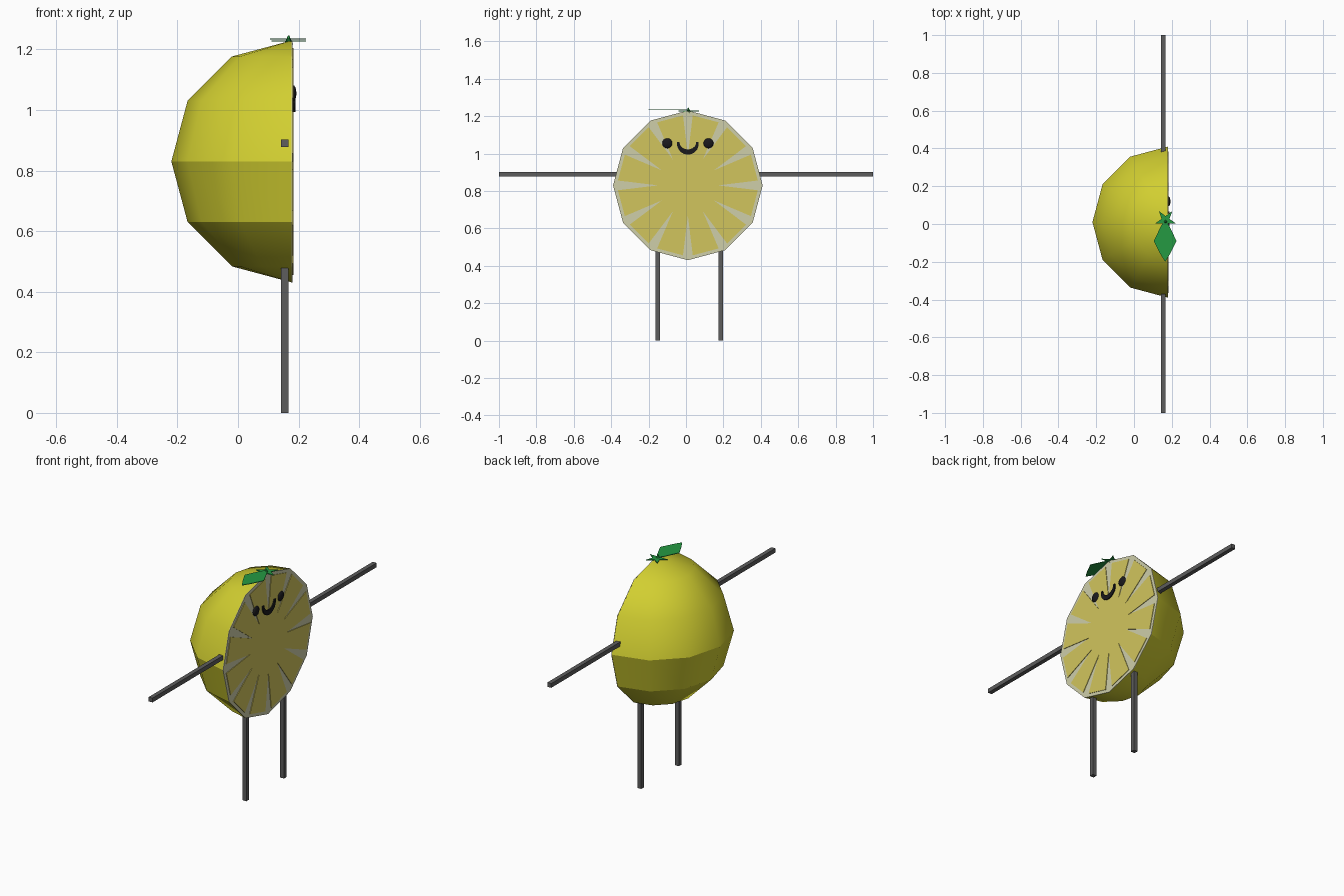
import bpy, bmesh
from math import sin, cos, pi, radians
from mathutils import Vector

cube = bpy.data.objects.get("Cube")
if cube:
    bpy.data.objects.remove(cube, do_unlink=True)


def material(name, rgb):
    m = bpy.data.materials.new(name)
    m.use_nodes = True
    m.diffuse_color = (*rgb, 1)
    m.node_tree.nodes["Principled BSDF"].inputs["Base Color"].default_value = (*rgb, 1)
    return m


peel_yellow = material("peel yellow", (0.64, 0.62, 0.03))
flesh_yellow = material("flesh yellow", (0.64, 0.56, 0.11))
pith_cream = material("pith cream", (0.62, 0.62, 0.40))
limb_grey = material("limb grey", (0.11, 0.11, 0.11))
face_black = material("face black", (0.01, 0.01, 0.012))
leaf_green = material("leaf green", (0.018, 0.32, 0.055))

CY, CZ, CUT, R = 0.01, 0.83, 0.18, 0.40


def finish(name, bm, mat):
    bmesh.ops.recalc_face_normals(bm, faces=bm.faces)
    mesh = bpy.data.meshes.new(name)
    bm.to_mesh(mesh)
    bm.free()
    mesh.materials.append(mat)
    obj = bpy.data.objects.new(name, mesh)
    bpy.context.collection.objects.link(obj)
    return obj


def plate(name, points, low, high, mat, axis="x"):
    """Extrude an outline along x (points are y, z) or z (points are x, y)."""
    def place(p, h):
        return (h, p[0], p[1]) if axis == "x" else (p[0], p[1], h)
    bm = bmesh.new()
    face = bm.faces.new([bm.verts.new(place(p, low)) for p in points])
    ext = bmesh.ops.extrude_face_region(bm, geom=[face])["geom"]
    shift = Vector(place((0, 0), high - low))
    bmesh.ops.translate(bm, vec=shift, verts=[v for v in ext if isinstance(v, bmesh.types.BMVert)])
    return finish(name, bm, mat)


def box(name, low, high, mat):
    return plate(name, [(low[1], low[2]), (high[1], low[2]), (high[1], high[2]), (low[1], high[2])],
                 low[0], high[0], mat)


def polar(radius, degrees, cu=CY, cv=CZ):
    a = radians(degrees)
    return cu + radius * cos(a), cv + radius * sin(a)


# Half-sphere peel, creased along its middle rings
bm = bmesh.new()
bmesh.ops.create_uvsphere(bm, u_segments=12, v_segments=6, radius=R)
bmesh.ops.delete(bm, geom=[v for v in bm.verts if v.co.x > 0.01], context="VERTS")
for f in bm.faces:
    f.smooth = True
for e in bm.edges:
    za, zb = (v.co.z for v in e.verts)
    if abs(za - zb) < 0.001 and -R * 0.6 < za < R * 0.1:
        e.smooth = False
bmesh.ops.translate(bm, vec=(CUT, CY, CZ), verts=bm.verts)
finish("peel", bm, peel_yellow)

# Cut side: pith disc with the flesh segments laid on it
plate("pith", [polar(R, i * 30) for i in range(12)], CUT - 0.003, CUT, pith_cream)
outline = []
for i in range(12):
    a = i * 30
    outline += [polar(0.16, a), polar(0.375, a + 4), polar(0.375, a + 26)]
plate("flesh", outline, CUT - 0.001, CUT + 0.003, flesh_yellow)

# Eyes
for name, y in (("right_eye", -0.10), ("left_eye", 0.12)):
    bm = bmesh.new()
    bmesh.ops.create_uvsphere(bm, u_segments=16, v_segments=8, radius=0.027)
    bmesh.ops.scale(bm, vec=(0.4, 1, 1), verts=bm.verts)
    bmesh.ops.translate(bm, vec=(CUT + 0.002, y, 1.055), verts=bm.verts)
    for f in bm.faces:
        f.smooth = True
    finish(name, bm, face_black)

# Crescent smile
steps = 10
lower = [polar(0.058, 170 + 200 * i / steps, CY, 1.052) for i in range(steps + 1)]
upper = [(CY + 0.045 * cos(t), 1.062 - 0.04 * abs(sin(t)))
         for t in (pi * i / steps for i in range(steps + 1))]
plate("mouth", lower + upper, CUT, CUT + 0.009, face_black)

# Arms and legs
LX, H = 0.154, 0.012
for side, s in (("left", 1), ("right", -1)):
    y0, y1 = sorted((s * 0.37, s))
    box(side + "_arm", (LX - H, y0, 0.89 - H), (LX + H, y1, 0.89 + H), limb_grey)
    y = 0.017 + s * 0.168
    box(side + "_leg", (LX - H, y - H, 0), (LX + H, y + H, 0.50), limb_grey)

# Leaf, star-shaped calyx and stem tip
half = [(0.022, -0.01), (0.06, -0.09), (0.025, -0.16)]
leaf = [(0, 0.02)] + half + [(0, -0.2)] + [(-x, y) for x, y in reversed(half)]
plate("leaf", [(0.165 + x, y) for x, y in leaf], 1.232, 1.235, leaf_green, "z")
star = [polar(0.06 if i % 2 == 0 else 0.022, 54 + i * 36, 0.167, 0.02) for i in range(10)]
plate("calyx", star, 1.226, 1.23, leaf_green, "z")
bm = bmesh.new()
bmesh.ops.create_cone(bm, cap_ends=True, segments=5, radius1=0.016, radius2=0.002, depth=0.03)
bmesh.ops.translate(bm, vec=(0.167, 0.012, 1.231), verts=bm.verts)
finish("stem_tip", bm, leaf_green)
